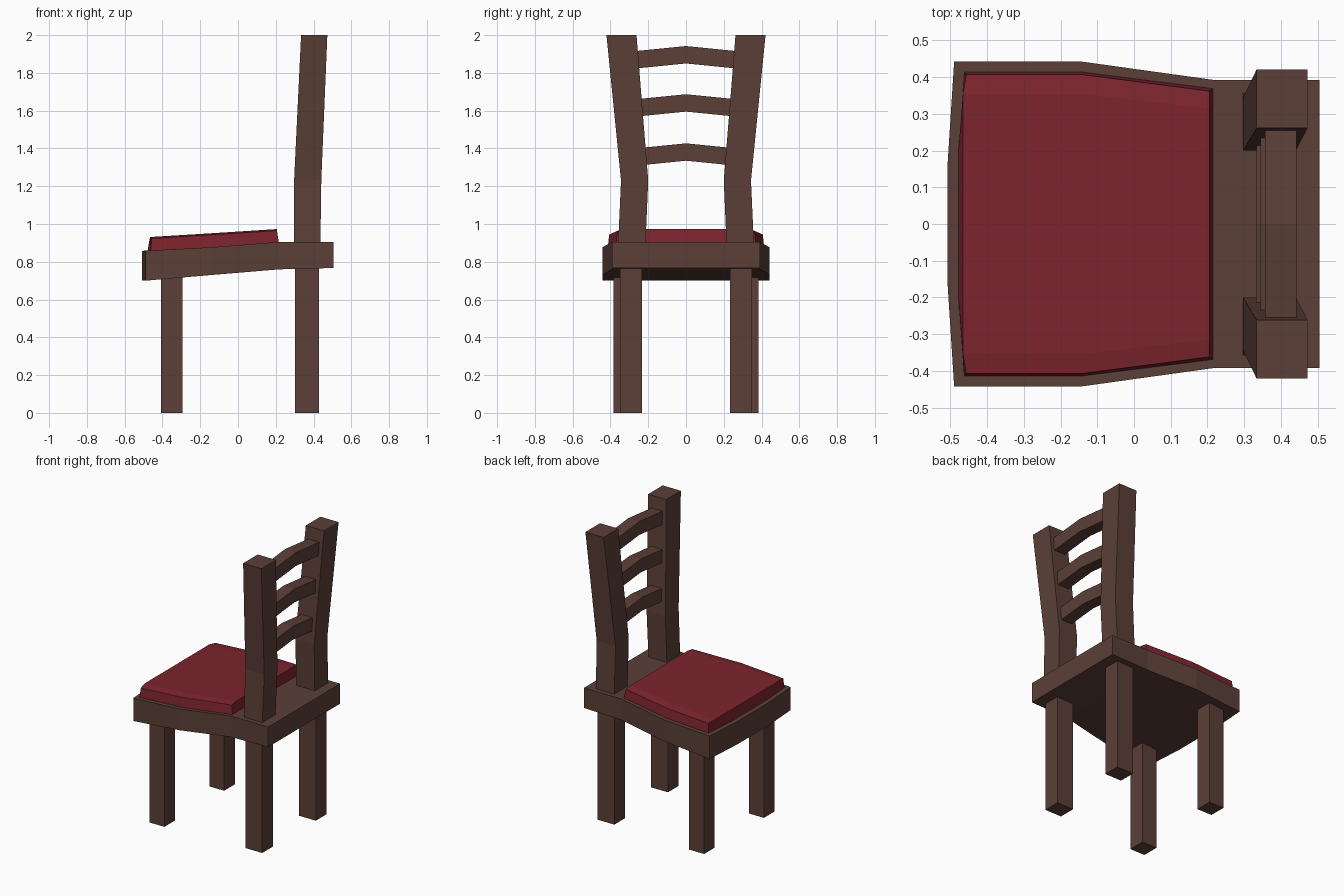
import bpy, bmesh

if "Cube" in bpy.data.objects:
    bpy.data.objects.remove(bpy.data.objects["Cube"])


def material(name, rgb):
    m = bpy.data.materials.new(name)
    m.diffuse_color = (*rgb, 1)
    m.use_nodes = True
    m.node_tree.nodes["Principled BSDF"].inputs["Base Color"].default_value = m.diffuse_color
    return m


WOOD = material("dark brown wood", (0.105, 0.050, 0.039))
RED = material("deep red fabric", (0.205, 0.0175, 0.027))


def loft(name, rings, mat):
    """Closed solid through cross-section rings of equal point count."""
    bm = bmesh.new()
    loops = [[bm.verts.new(p) for p in r] for r in rings]
    n = len(loops[0])
    for a, b in zip(loops, loops[1:]):
        for i in range(n):
            j = (i + 1) % n
            bm.faces.new((a[i], a[j], b[j], b[i]))
    # caps as a strip of quads, so that bent ends stay clean
    for r in (loops[0], loops[-1]):
        for i in range(n // 2 - 1):
            bm.faces.new((r[i], r[i + 1], r[n - 2 - i], r[n - 1 - i]))
    bmesh.ops.recalc_face_normals(bm, faces=bm.faces)
    me = bpy.data.meshes.new(name)
    bm.to_mesh(me)
    bm.free()
    me.materials.append(mat)
    ob = bpy.data.objects.new(name, me)
    bpy.context.collection.objects.link(ob)
    return ob


def rect(x0, x1, y0, y1, z):
    return [(x0, y0, z), (x1, y0, z), (x1, y1, z), (x0, y1, z)]


def slab_ring(x, w, mid, bulge, bottom, top):
    """Cross-section across the seat; the middle points bulge forward."""
    ys = (-w, -mid, mid, w)
    xs = (x, x - bulge, x - bulge, x)
    return ([(a, y, bottom) for a, y in zip(xs, ys)] +
            [(a, y, top) for a, y in zip(xs[::-1], ys[::-1])])


# Seat frame: widest at the front, sloping up to a level back
loft("seat", [slab_ring(-0.49, 0.442, 0.16, 0.018, 0.70, 0.858),
              slab_ring(-0.14, 0.442, 0.16, 0, 0.73, 0.877),
              slab_ring(0.22, 0.392, 0.14, 0, 0.76, 0.905),
              slab_ring(0.505, 0.392, 0.14, 0, 0.767, 0.905)], WOOD)


# Cushion: tapered sides and a slightly crowned top
def cushion_ring(x, w, shift, bulge, bottom, top):
    low = [(x - (bulge if abs(k) < 1 else 0), w * k, bottom)
           for k in (-1, -0.4, 0.4, 1)]
    up = []
    for k, drop in ((1, 0.008), (0.87, 0), (-0.87, 0), (-1, 0.008)):
        up.append((x + shift - (bulge * 0.5 if abs(k) < 1 else 0),
                   k * (w - 0.008), top - drop))
    return low + up


loft("cushion", [cushion_ring(-0.463, 0.415, 0.006, 0.018, 0.845, 0.931),
                 cushion_ring(-0.14, 0.415, 0, 0, 0.865, 0.951),
                 cushion_ring(0.217, 0.37, -0.012, 0, 0.895, 0.973)], RED)

# Legs and bent back posts, one of each per side
for side, s in (("left", -1), ("right", 1)):
    loft("front_leg_" + side,
         [rect(-0.407, -0.293, s * 0.268, s * 0.384, z) for z in (0, 0.74)], WOOD)
    loft("back_leg_" + side,
         [rect(0.302, 0.43, s * 0.234, s * 0.35, z) for z in (0, 0.80)], WOOD)
    loft("back_post_" + side,
         [rect(0.296, 0.436, s * 0.215, s * 0.360, 0.88),
          rect(0.297, 0.441, s * 0.200, s * 0.344, 1.23),
          rect(0.334, 0.473, s * 0.262, s * 0.421, 2.0)], WOOD)

# Three back slats, raised in the middle, following the lean of the posts
for i, (x, z) in enumerate(((0.334, 1.335), (0.345, 1.595), (0.357, 1.850))):
    rings = []
    for y, drop in ((-0.28, 0.028), (0, 0), (0.28, 0.028)):
        b = z - drop
        rings.append([(x, y, b), (x + 0.085, y, b),
                      (x + 0.085, y, b + 0.092), (x, y, b + 0.092)])
    loft("back_slat_%d" % (i + 1), rings, WOOD)
